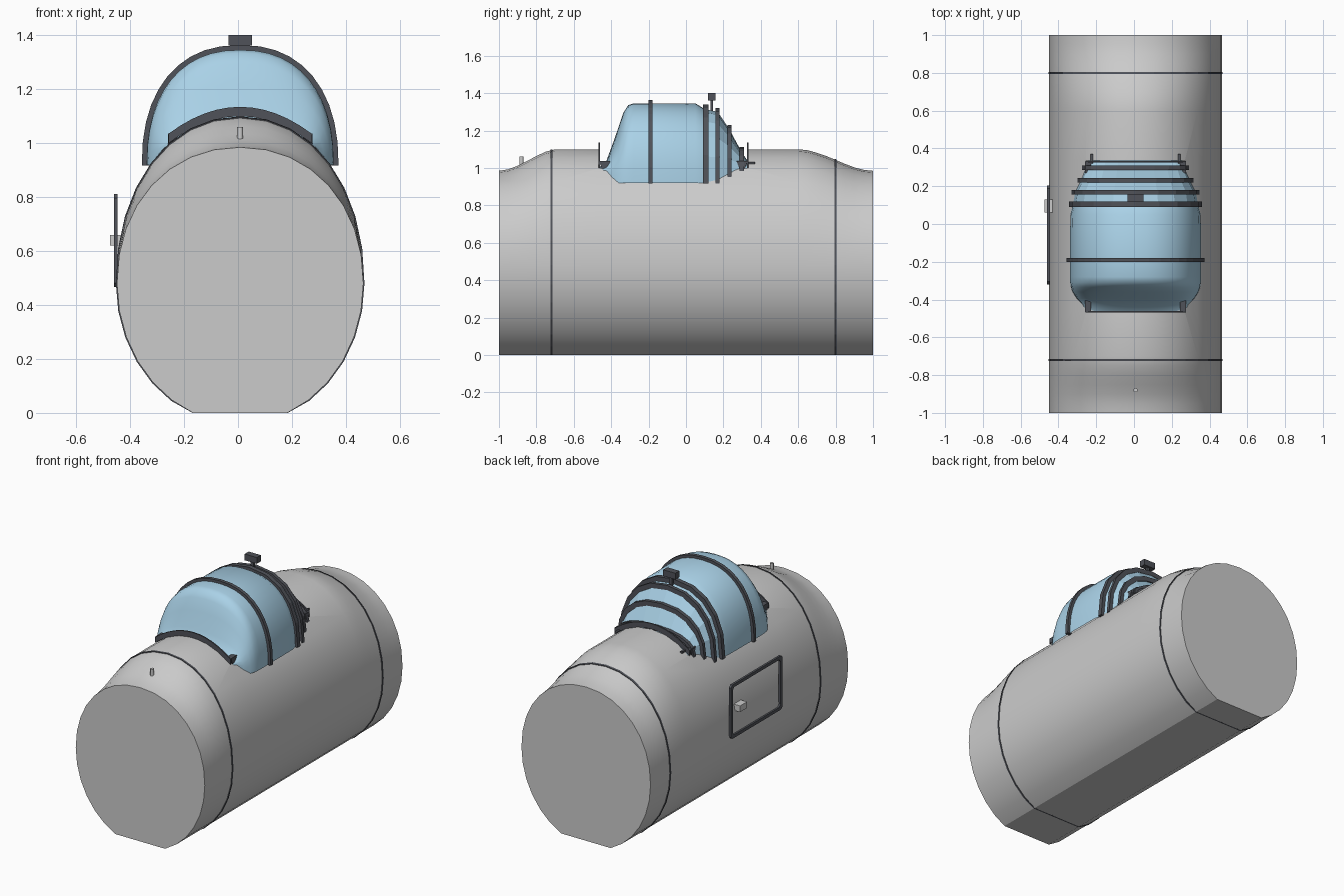
import bpy, bmesh, math
from mathutils import Vector

if "Cube" in bpy.data.objects:
    bpy.data.objects.remove(bpy.data.objects["Cube"])

X0 = 0.008          # centre line of the body
W, ZC = 0.457, 0.48  # body half width and height of widest point


def material(name, rgb):
    m = bpy.data.materials.new(name)
    m.diffuse_color = (*rgb, 1)
    m.use_nodes = True
    m.node_tree.nodes["Principled BSDF"].inputs["Base Color"].default_value = m.diffuse_color
    return m


DARK = material("dark_trim", (0.08, 0.085, 0.1))
BLUE = material("blue_glass", (0.4, 0.64, 0.8))


def make(name, bm, mat=None, smooth=None):
    bmesh.ops.recalc_face_normals(bm, faces=bm.faces[:])
    me = bpy.data.meshes.new(name)
    bm.to_mesh(me)
    bm.free()
    ob = bpy.data.objects.new(name, me)
    bpy.context.collection.objects.link(ob)
    if mat:
        me.materials.append(mat)
    if smooth:
        bpy.ops.object.select_all(action='DESELECT')
        ob.select_set(True)
        bpy.context.view_layer.objects.active = ob
        bpy.ops.object.shade_smooth_by_angle(angle=math.radians(smooth))
    return ob


def loft(name, rings, closed=True, caps=True, loop=False, mat=None, smooth=None):
    """Skin a list of equal-length point rings."""
    bm = bmesh.new()
    vs = [[bm.verts.new(p) for p in r] for r in rings]
    n = len(rings[0])
    pairs = list(zip(vs, vs[1:])) + ([(vs[-1], vs[0])] if loop else [])
    for a, b in pairs:
        for i in range(n if closed else n - 1):
            j = (i + 1) % n
            bm.faces.new((a[i], a[j], b[j], b[i]))
    if caps:
        bm.faces.new(vs[0])
        bm.faces.new(vs[-1])
    return make(name, bm, mat, smooth)


def box(name, x, y, z, mat=None):
    bm = bmesh.new()
    bmesh.ops.create_cube(bm, size=1)
    for v in bm.verts:
        v.co = [lo + (c + 0.5) * (hi - lo) for c, (lo, hi) in zip(v.co, (x, y, z))]
    return make(name, bm, mat)


# fuselage body
SPINE = [(-1, .985), (-.95, .993), (-.9, 1.012), (-.85, 1.037), (-.8, 1.064), (-.75, 1.087),
         (-.7, 1.1), (-.465, 1.1), (.335, 1.1), (.6, 1.1), (.65, 1.095), (.7, 1.081),
         (.75, 1.064), (.8, 1.043), (.85, 1.022), (.9, 1.003), (.95, .99), (1, .985)]


def spine_top(y):
    for (a, za), (b, zb) in zip(SPINE, SPINE[1:]):
        if a <= y <= b:
            return za + (zb - za) * (y - a) / (b - a)


def body_ring(y, off=0.0):
    pts = []
    for k in range(2, 31):
        a = 2 * math.pi * k / 32
        s, c = math.sin(a), -math.cos(a)
        if c > 0:
            e = 2 / 2.1
            x = math.copysign(abs(s) ** e, s) * (W + off)
            z = ZC + c ** e * (spine_top(y) - ZC + off)
        else:
            x, z = s * (W + off), max(0, ZC + c * (0.5195 + off))
        pts.append((X0 + x, y, z))
    return pts


body = loft("fuselage", [body_ring(y) for y, _ in SPINE])

# cockpit opening
cutter = box("cockpit_cutter", (-.5, .5), (-.465, .335), (1.0, 1.6))
cutter.hide_render = True
cutter.hide_viewport = True
mod = body.modifiers.new("cockpit_opening", 'BOOLEAN')
mod.object = cutter
mod.operation = 'DIFFERENCE'
mod.solver = 'EXACT'
bpy.ops.object.select_all(action='DESELECT')
body.select_set(True)
bpy.context.view_layer.objects.active = body
bpy.ops.object.modifier_apply(modifier=mod.name)
bpy.data.objects.remove(cutter)
bpy.ops.object.shade_smooth_by_angle(angle=math.radians(20))

# panel joint rings
for name, y in (("front_joint_ring", -.72), ("rear_joint_ring", .8)):
    loft(name, [body_ring(y - .005, -.01), body_ring(y - .005, .004),
                body_ring(y + .005, .004), body_ring(y + .005, -.01)],
         caps=False, loop=True, mat=DARK)


# canopy glass: stations of y, half width, top, bottom
def arch(y, w, top, bottom, n=24, off=0.0):
    e = 2 / 2.3
    pts = []
    for i in range(n + 1):
        t = math.pi * i / n
        c, s = math.cos(t), max(0, math.sin(t))
        pts.append((X0 + math.copysign(abs(c) ** e, c) * (w + off), y,
                    bottom + s ** e * (top - bottom + off)))
    return pts


FRONT = [(-.46, .262, 1.006, .99), (-.425, .28, 1.04, .985), (-.395, .31, 1.12, .95),
         (-.36, .333, 1.22, .92), (-.335, .342, 1.295, .92), (-.31, .346, 1.335, .92),
         (-.28, .347, 1.346, .92), (-.19, .347, 1.346, .92), (.05, .345, 1.346, .92),
         (.1, .332, 1.315, .92)]
REAR = [(.1, .332, 1.315, .92), (.17, .32, 1.3, .92), (.23, .29, 1.21, .955),
        (.295, .265, 1.09, .985), (.335, .25, 1.03, .995)]
loft("canopy_hood", [arch(*s) for s in FRONT], closed=False, caps=False, mat=BLUE, smooth=40)
loft("windshield", [arch(*s, n=10) for s in REAR], closed=False, caps=False, mat=BLUE)


# canopy frame hoops
def hoop(name, y, w, top, bottom, n, width=.022, out=.018):
    prof = [(y - width / 2, -.012), (y - width / 2, out), (y + width / 2, out), (y + width / 2, -.012)]
    rings = [arch(py, w, top, bottom, n, off) for py, off in prof]
    loft(name, [list(r) for r in zip(*rings)], mat=DARK)


hoop("hood_hoop", -.19, .347, 1.346, .917, 20)
hoop("main_hoop", .105, .333, 1.322, .917, 10, .028)
hoop("windshield_hoop_1", .168, .321, 1.303, .917, 10)
hoop("windshield_hoop_2", .232, .29, 1.212, .952, 10)
hoop("windshield_hoop_3", .298, .264, 1.095, .985, 10)

# cockpit end rims with corner feet
for name, y, d in (("front", -.465, 1), ("rear", .33, -1)):
    rings = []
    for i in range(13):
        u = i / 6 - 1
        z, x = 1.0 + .1 * (1 - u * u), X0 + .266 * u
        rings.append([(x, y - .004, z), (x, y + .004, z), (x, y + .004, z + .035), (x, y - .004, z + .035)])
    loft(name + "_cockpit_rim", rings, mat=DARK)
    for side, s in (("left", -1), ("right", 1)):
        foot = [[(X0 + s * x, y + d * dy, z) for dy, z in
                 ((0, 1.037), (.06, 1.037), (.045, .997), (.015, .997))] for x in (.235, .268)]
        loft(f"{name}_{side}_rim_foot", foot, mat=DARK)

# hinge pins behind the windshield
for side, s in (("left", -1), ("right", 1)):
    x = X0 + s * .232
    box(side + "_hinge_pin", (x - .007, x + .007), (.32, .37), (1.02, 1.033), DARK)

# rear view mirror
box("mirror", (X0 - .043, X0 + .043), (.117, .158), (1.362, 1.402), DARK)
box("mirror_stem", (X0 - .01, X0 + .01), (.13, .145), (1.3, 1.37), DARK)

# nose peg
bm = bmesh.new()
bmesh.ops.create_cone(bm, cap_ends=True, segments=12, radius1=.011, radius2=.011, depth=.07)
bmesh.ops.translate(bm, verts=bm.verts[:], vec=Vector((X0, -.88, 1.026)))
make("nose_peg", bm, smooth=40)

# side hatch frame and handle
def frame_ring(y0, y1, z0, z1, x, c=.015):
    return [(x, y0 + c, z0), (x, y1 - c, z0), (x, y1, z0 + c), (x, y1, z1 - c),
            (x, y1 - c, z1), (x, y0 + c, z1), (x, y0, z1 - c), (x, y0, z0 + c)]


outer, inner = (-.32, .203, .467, .812), (-.3, .183, .487, .792)
loft("hatch_frame", [frame_ring(*outer, -.446), frame_ring(*outer, -.46),
                     frame_ring(*inner, -.46), frame_ring(*inner, -.446)],
     caps=False, loop=True, mat=DARK)
box("hatch_handle", (-.474, -.43), (.06, .13), (.62, .66))
